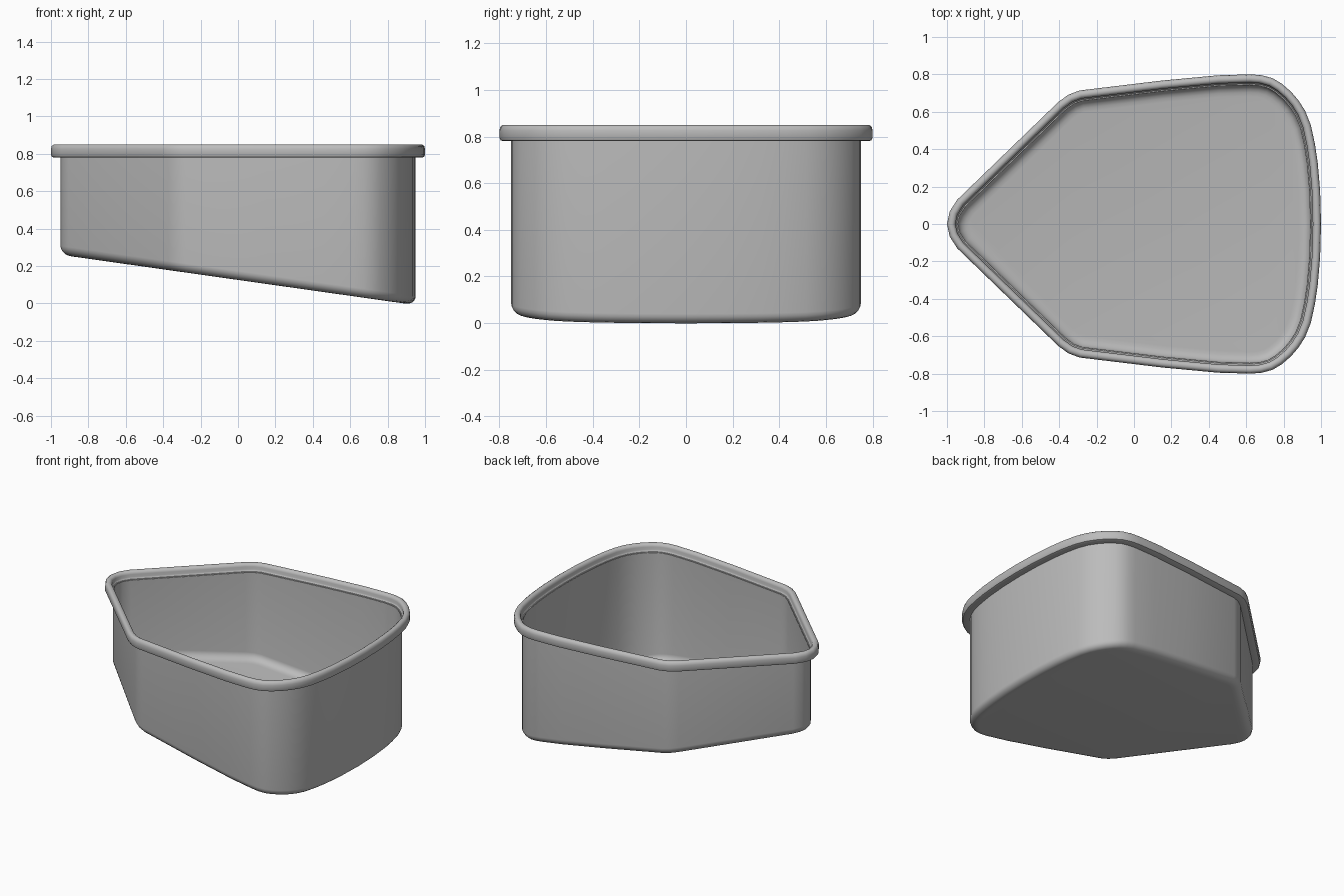
import bpy, bmesh, math
from mathutils import Vector

cube = bpy.data.objects.get("Cube")
if cube:
    bpy.data.objects.remove(cube)

grey = bpy.data.materials.new("plain grey")
grey.use_nodes = True
colour = (0.5, 0.5, 0.5, 1)
grey.diffuse_color = colour
grey.node_tree.nodes["Principled BSDF"].inputs["Base Color"].default_value = colour

# Half of the rim outline, from the nose round to the broad end
HALF = [(-1, 0), (-.985, .068), (-.945, .13), (-.405, .652), (-.35, .692), (-.29, .714),
        (.15, .767), (.45, .795), (.62, .8), (.68, .796), (.74, .78), (.79, .75),
        (.84, .707), (.88, .66), (.915, .605), (.945, .53), (.967, .43), (.982, .33),
        (.995, .18), (1, 0)]
OUTLINE = [Vector(p) for p in HALF] + [Vector((x, -y)) for x, y in HALF[-2:0:-1]]


def inset(distance):
    """Outline moved inward by a mitred offset."""
    points = []
    for i, p in enumerate(OUTLINE):
        a = (p - OUTLINE[i - 1]).normalized()
        b = (OUTLINE[(i + 1) % len(OUTLINE)] - p).normalized()
        na, nb = Vector((a.y, -a.x)), Vector((b.y, -b.x))
        points.append(p + (na + nb) * (distance / (1 + na.dot(nb))))
    return points


def floor_height(x):
    return 0.126 - 0.1415 * x


def loft(name, profile, closed):
    """Sweep (inset, height, follows the sloping floor) round the outline."""
    bm = bmesh.new()
    rings = []
    for distance, height, sloped in profile:
        rings.append([bm.verts.new((p.x, p.y, height + (floor_height(p.x) if sloped else 0)))
                      for p in inset(distance)])
    pairs = list(zip(rings, rings[1:]))
    if closed:
        pairs.append((rings[-1], rings[0]))
    else:
        bm.faces.new(rings[0])
        bm.faces.new(rings[-1])
    count = len(OUTLINE)
    for low, high in pairs:
        for i in range(count):
            j = (i + 1) % count
            bm.faces.new((low[i], low[j], high[j], high[i]))
    bmesh.ops.recalc_face_normals(bm, faces=bm.faces)
    mesh = bpy.data.meshes.new(name)
    bm.to_mesh(mesh)
    bm.free()
    mesh.materials.append(grey)
    obj = bpy.data.objects.new(name, mesh)
    bpy.context.collection.objects.link(obj)
    bpy.ops.object.select_all(action='DESELECT')
    obj.select_set(True)
    bpy.context.view_layer.objects.active = obj
    bpy.ops.object.shade_smooth_by_angle(angle=math.radians(40))
    return obj


# Thin walled basin with a sloping floor and a rounded lower edge
curve = [(.11, 0), (.09, .002), (.073, .008), (.06, .02), (.052, .034), (.05, .048)]
outside = [(d, h, True) for d, h in curve] + [(.05, .8, False)]
inside = [(.057, .8, False)] + [(d + .007, h + .01, True) for d, h in reversed(curve)]
loft("basin", outside + inside, False)

# Rounded rim standing outside the wall, with a small ledge inside it
rim = [(.052, .78), (.015, .78), (.005, .784), (0, .795), (0, .826), (.004, .842),
       (.015, .85), (.03, .85), (.04, .842), (.044, .83), (.044, .812), (.048, .802), (.058, .795)]
loft("rim", [(d, h, False) for d, h in rim], True)
